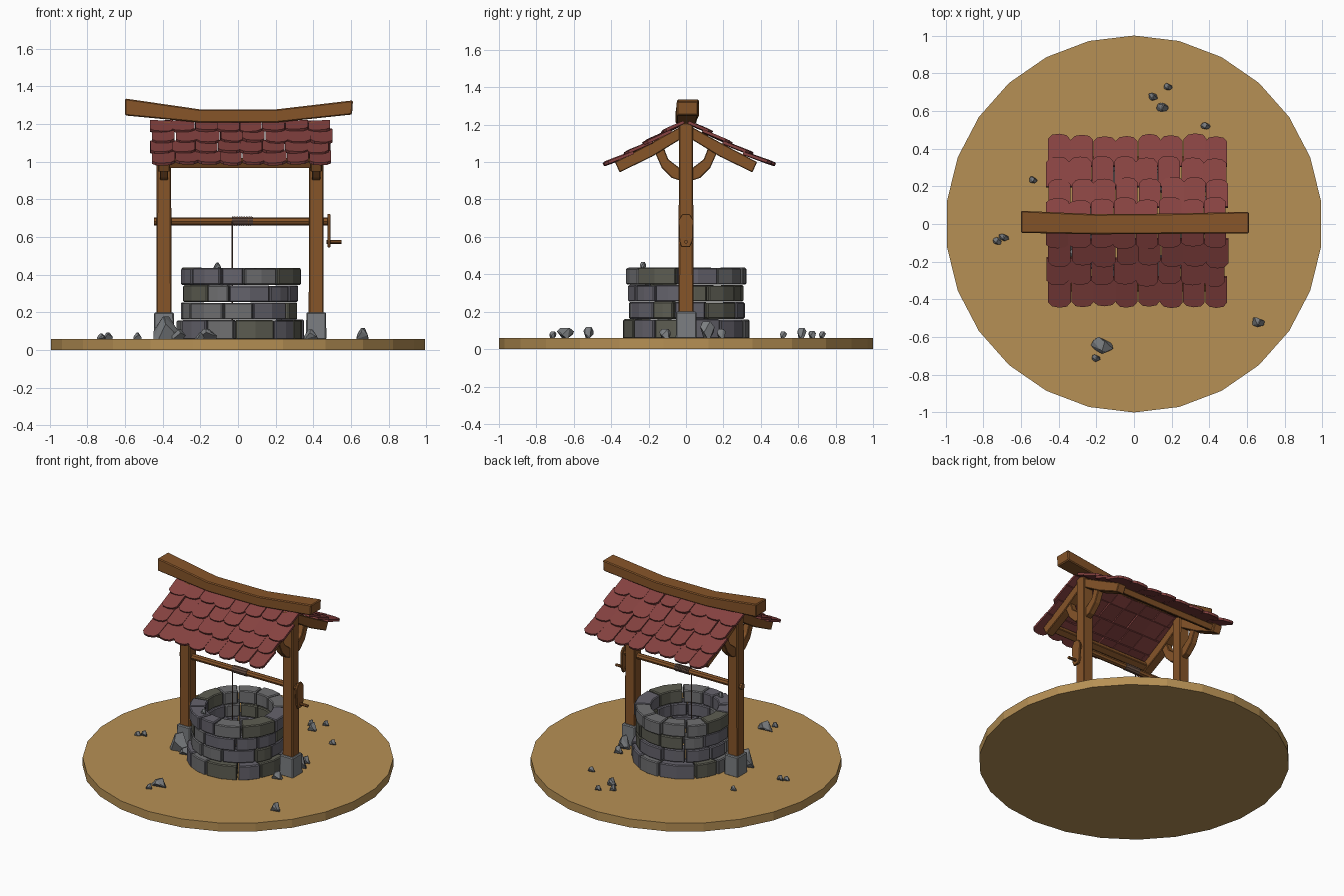
import bpy, bmesh, math, random
from mathutils import Vector, Matrix

if "Cube" in bpy.data.objects:
    bpy.data.objects.remove(bpy.data.objects["Cube"])

random.seed(7)
rnd = random.uniform
CX = 0.012  # centre of the well and frame


def mat(name, r, g, b):
    m = bpy.data.materials.new(name)
    m.diffuse_color = (r, g, b, 1)
    m.use_nodes = True
    m.node_tree.nodes["Principled BSDF"].inputs["Base Color"].default_value = m.diffuse_color
    return m


WOOD = mat("wood", 0.24, 0.09, 0.022)
TILE = mat("roof_tile", 0.24, 0.055, 0.052)
SAND = mat("sand", 0.47, 0.28, 0.09)
ROPE = mat("rope", 0.12, 0.07, 0.05)
STONES = [mat("stone_a", 0.13, 0.125, 0.15), mat("stone_b", 0.11, 0.11, 0.085),
          mat("stone_c", 0.16, 0.16, 0.165)]
ROCK = mat("rock", 0.2, 0.21, 0.22)


def finish(name, bm, mats, bevel=0):
    bmesh.ops.recalc_face_normals(bm, faces=bm.faces)
    me = bpy.data.meshes.new(name)
    bm.to_mesh(me)
    bm.free()
    for m in mats:
        me.materials.append(m)
    ob = bpy.data.objects.new(name, me)
    bpy.context.collection.objects.link(ob)
    if bevel:
        b = ob.modifiers.new("bevel", "BEVEL")
        b.width, b.segments = bevel, 1
    return ob


def loft(bm, sections, mi=0):
    """Skin equal-sized cross-sections and cap both ends."""
    rings = [[bm.verts.new(p) for p in s] for s in sections]
    faces = [bm.faces.new(rings[0]), bm.faces.new(rings[-1])]
    for a, b in zip(rings, rings[1:]):
        n = len(a)
        for i in range(n):
            faces.append(bm.faces.new((a[i], a[(i + 1) % n], b[(i + 1) % n], b[i])))
    for f in faces:
        f.material_index = mi


def box(name, x0, x1, y0, y1, z0, z1, m, bevel=0.006, taper=1.0):
    bm = bmesh.new()
    cx, cy = (x0 + x1) / 2, (y0 + y1) / 2
    secs = []
    for z, k in ((z0, 1), (z1, taper)):
        secs.append([(cx + (x - cx) * k, cy + (y - cy) * k, z)
                     for x, y in ((x0, y0), (x1, y0), (x1, y1), (x0, y1))])
    loft(bm, secs)
    return finish(name, bm, [m], bevel)


def slab(name, profile, x0, x1, m, bevel=0.004):
    """Extrude a (y, z) profile along x."""
    bm = bmesh.new()
    loft(bm, [[(x, y, z) for y, z in profile] for x in (x0, x1)])
    return finish(name, bm, [m], bevel)


def rod(name, p0, p1, r, m, sides=8):
    bm = bmesh.new()
    p0, p1 = Vector(p0), Vector(p1)
    q = (p1 - p0).to_track_quat('Z', 'Y')
    ring = [q @ Vector((r * math.cos(i * math.tau / sides), r * math.sin(i * math.tau / sides), 0))
            for i in range(sides)]
    loft(bm, [[p + v for v in ring] for p in (p0, p1)])
    return finish(name, bm, [m])


# Ground disc, 26 sides
bm = bmesh.new()
bmesh.ops.create_cone(bm, cap_ends=True, segments=26, radius1=1, radius2=1, depth=0.06,
                      matrix=Matrix.Translation((0, 0, 0.03)))
finish("ground", bm, [SAND])

# Well wall: four courses of wedge-shaped stones
bm = bmesh.new()
for z0, z1, ro in ((0.055, 0.16, 0.335), (0.162, 0.252, 0.305), (0.255, 0.343, 0.307), (0.346, 0.435, 0.315)):
    weights = [rnd(0.7, 1.4) for _ in range(11)]
    a = rnd(0, math.tau)
    for w in weights:
        span = w / sum(weights) * math.tau
        r1, r0, zt = ro + rnd(-0.006, 0.012), 0.22 + rnd(-0.008, 0.006), z1 + rnd(-0.003, 0.002)
        secs = []
        for i in range(3):
            t = a + 0.012 + (span - 0.024) * i / 2
            c, s = math.cos(t), math.sin(t)
            secs.append([(CX + r * c, r * s, z) for r, z in ((r0, z0), (r1, z0), (r1, zt), (r0, zt))])
        loft(bm, secs, random.randrange(3))
        a += span
finish("well_stones", bm, STONES, 0.006)

# Posts, footings, rafters and curved braces on both sides
RAFTER = [(0, 1.205), (0.2, 1.095), (0.38, 1.0), (0.355, 0.945), (0.18, 1.03), (0, 1.14)]
BRACE = [(0.03, 0.9), (0.075, 0.915), (0.13, 0.97), (0.17, 1.06), (0.12, 1.08), (0.095, 1.015), (0.03, 0.965)]
for side, px in (("left", -0.393), ("right", 0.415)):
    box(side + "_post", px - 0.04, px + 0.04, -0.04, 0.04, 0.06, 1.21, WOOD, taper=0.95)
    box(side + "_footing", px - 0.054, px + 0.054, -0.055, 0.058, 0.055, 0.2, ROCK, taper=0.97)
    for face, s in (("front", -1), ("back", 1)):
        slab(f"{side}_{face}_rafter", [(s * y, z) for y, z in RAFTER], px - 0.03, px + 0.03, WOOD)
        slab(f"{side}_{face}_brace", [(s * y, z) for y, z in BRACE], px - 0.022, px + 0.022, WOOD)

# Purlins under the eaves
for face, s in (("front", -1), ("back", 1)):
    slab(face + "_purlin", [(s * y, z) for y, z in ((0.3, 0.985), (0.34, 0.963), (0.36, 1.0), (0.32, 1.022))],
         -0.4, 0.42, WOOD)

# Upswept ridge beam
bm = bmesh.new()
loft(bm, [[(x, y0, z0), (x, y1, z0), (x + dx, y1, z1), (x + dx, y0, z1)] for x, dx, y0, y1, z0, z1 in (
    (-0.6, 0, -0.047, 0.07, 1.245, 1.335), (-0.2, 0, -0.055, 0.052, 1.207, 1.277),
    (0.2, 0, -0.052, 0.055, 1.207, 1.277), (0.605, 0.005, -0.05, 0.065, 1.25, 1.325))])
finish("ridge_beam", bm, [WOOD], 0.006)

# Overlapping roof tiles with rounded lower edges
bm = bmesh.new()
ROWS, COLS, W = 4, 8, 0.119
OUT = ((-1, 0), (1, 0), (1, 0.84), (0.65, 0.98), (0, 1.02), (-0.65, 0.98), (-1, 0.84))
for s, scale in ((-1, 0.96), (1, 1.04)):
    pts = [Vector((0, s * y * scale, z)) for y, z in
           ((0.01, 1.212), (0.115, 1.15), (0.22, 1.09), (0.325, 1.035), (0.44, 0.98))]
    for r in range(ROWS):
        down = (pts[r + 1] - pts[r]).normalized()
        length = (pts[r + 1] - pts[r]).length
        normal = Vector((0, -s * down.z, abs(down.y)))
        for c in range(COLS):
            base = pts[r] - down * (0.035 if r else 0)
            base = base + Vector((-0.465 + W * (c + 0.5) + (0.012 if r % 2 else 0) + rnd(-0.004, 0.004), 0, 0))
            L = length + (0.035 if r else 0) + rnd(-0.008, 0.012)
            lift, tilt, hw = rnd(0.012, 0.017), rnd(-0.004, 0.004), W / 2 + rnd(-0.003, 0.002)
            secs = []
            for h in (-0.008, 0.008):
                secs.append([base + Vector((u * hw, 0, 0)) + down * (v * L)
                             + normal * (h + lift * v + tilt * u) for u, v in OUT])
            loft(bm, secs)
finish("roof_tiles", bm, [TILE])

# Axle, rope coil and hanging rope
rod("axle", (-0.447, 0, 0.683), (0.485, 0, 0.683), 0.021, WOOD)
bm = bmesh.new()
for i in range(9):
    m = Matrix.Translation((-0.027 + i * 0.0125, 0, 0.684)) @ Matrix.Rotation(math.pi / 2, 4, 'Y')
    bmesh.ops.create_cone(bm, cap_ends=True, segments=10, radius1=0.026, radius2=0.024, depth=0.012, matrix=m)
finish("rope_coil", bm, [ROPE])
rod("rope", (-0.03, -0.02, 0.685), (-0.03, -0.02, 0.08), 0.004, ROPE, 6)

# Crank plate and handle
slab("crank_arm", [(-0.025, 0.545), (0.02, 0.545), (0.036, 0.58), (0.04, 0.69), (0.02, 0.722),
                   (-0.02, 0.722), (-0.04, 0.69), (-0.036, 0.58)], 0.474, 0.49, WOOD, 0.003)
rod("crank_handle", (0.47, 0, 0.574), (0.55, 0, 0.574), 0.01, WOOD)

# Loose rocks: x, y, base z, width, height
ROCKS = ((-0.17, -0.645, 0.06, 0.105, 0.055), (-0.2, -0.71, 0.06, 0.045, 0.035), (0.66, -0.52, 0.06, 0.065, 0.06),
         (0.1, 0.675, 0.06, 0.045, 0.04), (0.18, 0.73, 0.06, 0.045, 0.035), (0.15, 0.62, 0.06, 0.06, 0.055),
         (0.38, 0.52, 0.06, 0.045, 0.035), (-0.535, 0.235, 0.06, 0.042, 0.035), (-0.725, -0.09, 0.06, 0.045, 0.03),
         (-0.69, -0.07, 0.06, 0.05, 0.035), (-0.385, -0.11, 0.06, 0.12, 0.12), (-0.31, -0.15, 0.06, 0.08, 0.05),
         (0.385, -0.11, 0.06, 0.07, 0.05), (0.41, 0.11, 0.06, 0.09, 0.09), (0.4, 0.19, 0.06, 0.06, 0.05),
         (-0.11, -0.23, 0.432, 0.038, 0.035))
for i, (x, y, z, w, h) in enumerate(ROCKS):
    bm = bmesh.new()
    for k in range(16):
        t, f = k * 2.4 + rnd(-0.3, 0.3), k % 4 / 3
        rr = w * (0.52, 0.54, 0.44, 0.25)[k % 4] * rnd(0.85, 1.1)
        bm.verts.new((x + rr * math.cos(t), y + rr * math.sin(t), z - 0.002 + h * f))
    res = bmesh.ops.convex_hull(bm, input=bm.verts)
    bmesh.ops.delete(bm, geom=[v for v in bm.verts if not v.link_faces], context='VERTS')
    bmesh.ops.dissolve_limit(bm, angle_limit=0.25, verts=bm.verts, edges=bm.edges)
    finish(f"rock_{i + 1}", bm, [ROCK])
